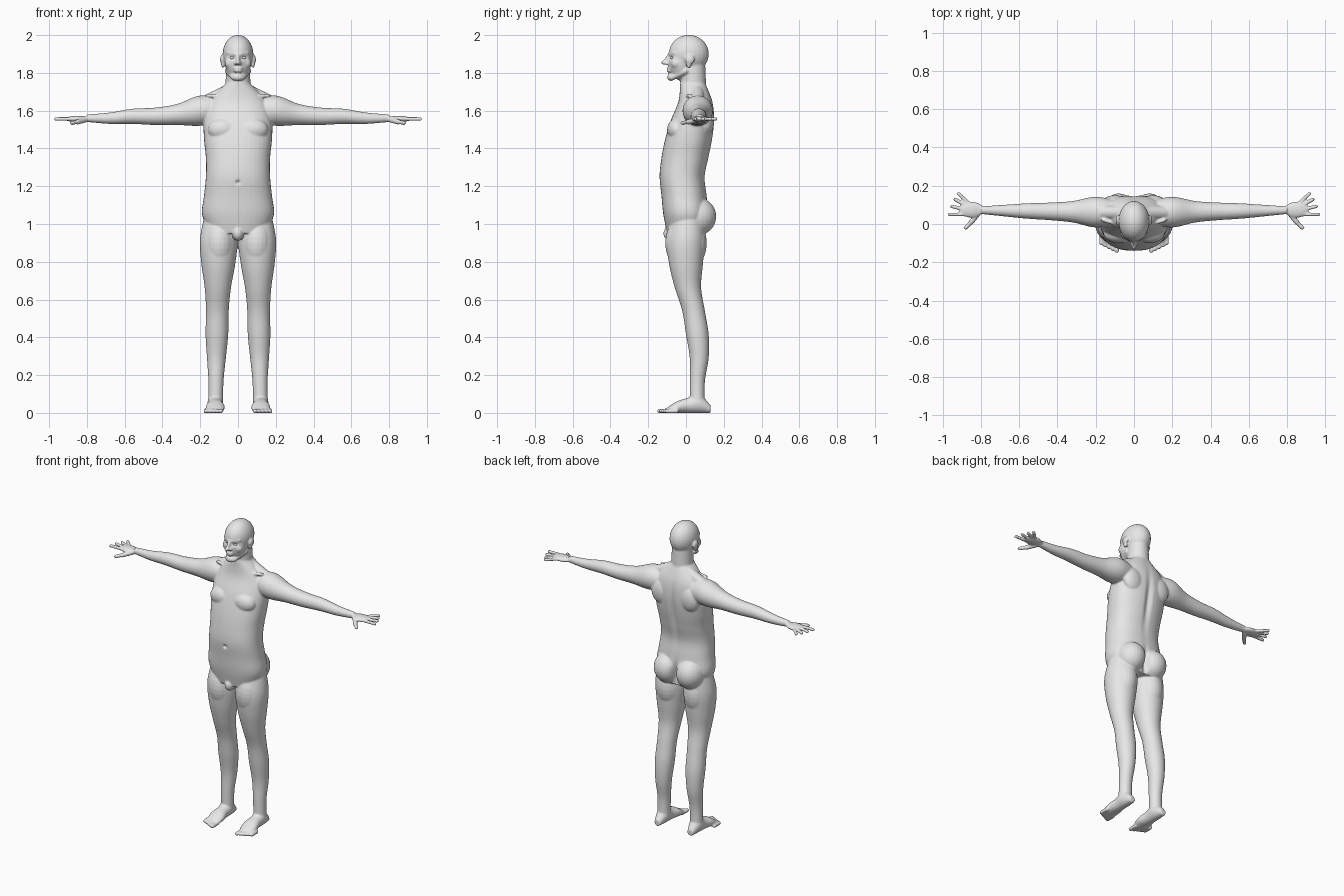
import bpy, bmesh, math
from mathutils import Vector, Matrix

cube = bpy.data.objects.get("Cube")
if cube:
    bpy.data.objects.remove(cube, do_unlink=True)

skin = bpy.data.materials.new("plain_grey")
skin.use_nodes = True
skin.diffuse_color = (.8, .8, .8, 1)
skin.node_tree.nodes["Principled BSDF"].inputs["Base Color"].default_value = skin.diffuse_color


def smooth_rows(rows, steps=6):
    """Resample rows of numbers with a smooth curve through them."""
    result = []
    padded = [rows[0], *rows, rows[-1]]
    for before, start, end, after in zip(padded, padded[1:], padded[2:], padded[3:]):
        for step in range(steps):
            t = step / steps
            row = []
            for a, b, c, d in zip(before, start, end, after):
                bend = (c - a) * t + (2 * a - 5 * b + 4 * c - d) * t ** 2
                row.append(b + (bend + (3 * b - a - 3 * c + d) * t ** 3) / 2)
            result.append(row)
    return result + [rows[-1]]


def loft(bm, place, rows, power=2, sides=40):
    """Skin over oval sections; each row is position, two centre values, two radii."""
    rings = []
    for along, centre_u, centre_v, radius_u, radius_v in smooth_rows(rows):
        ring = []
        for side in range(sides):
            angle = math.tau * side / sides
            cosine, sine = math.cos(angle), math.sin(angle)
            u = centre_u + radius_u * math.copysign(abs(cosine) ** (2 / power), cosine)
            v = centre_v + radius_v * math.copysign(abs(sine) ** (2 / power), sine)
            ring.append(bm.verts.new(place(along, u, v)))
        rings.append(ring)
    for low, high in zip(rings, rings[1:]):
        for side in range(sides):
            bm.faces.new((low[side - 1], low[side], high[side], high[side - 1]))
    bm.faces.new(rings[0])
    bm.faces.new(rings[-1])


def along_x(along, u, v):
    return (along, u, v)


def along_y(along, u, v):
    return (u, along, v)


def along_z(along, u, v):
    return (u, v, along)


def blob(bm, centre, radii):
    matrix = Matrix.Translation(centre) @ Matrix.Diagonal((*radii, 1))
    bmesh.ops.create_uvsphere(bm, u_segments=24, v_segments=16, radius=1, matrix=matrix)


def limb(bm, start, end, radius):
    """Rod with round ends."""
    start, end = Vector(start), Vector(end)
    way = end - start
    turn = way.to_track_quat("Z", "Y").to_matrix().to_4x4()
    matrix = Matrix.Translation((start + end) / 2) @ turn
    bmesh.ops.create_cone(bm, cap_ends=True, segments=16, radius1=radius, radius2=radius,
                          depth=way.length, matrix=matrix)
    for tip in (start, end):
        blob(bm, tip, (radius, radius, radius))


def build_leg(bm):
    """Round sections at even heights, leaning slightly outwards to the ankle."""
    depths = (.01, 0, 0, .01, .04, .06, .07, .06, .06)
    radii = (.08, .1, .09, .07, .06, .06, .05, .04, .04)
    rows = []
    for i, (depth, radius) in enumerate(zip(depths, radii)):
        height = 1.04 - i / 8
        rows.append((height, .12 - height / 50, depth, radius, radius))
    loft(bm, along_z, rows)
    blob(bm, (.1, 0, .9), (.09, .11, .15))


def build_foot(bm):
    """Flat-soled wedge from heel to ball, then five toes."""
    rows = []
    for i, (width, height) in enumerate([(.02, .02), (.04, .05), (.04, .04), (.05, .03), (.04, .01)]):
        rows.append((.13 - .06 * i, .12, height, width, height))
    loft(bm, along_y, rows)
    for i in range(5):
        x, tip = .09 + .02 * i, .01 * i - .14
        limb(bm, (x, tip + .05, .01), (x, tip, .01), .012)


def build_arm(bm):
    """Round sections at even steps from the shoulder to the wrist."""
    heights = (1.6, 1.6, 1.58, 1.57, 1.57, 1.56, 1.56)
    radii = (.06, .08, .056, .046, .04, .03, .02)
    rows = []
    for i, (height, radius) in enumerate(zip(heights, radii)):
        rows.append((.08 + .12 * i, .06 + .002 * i, height, radius, radius))
    loft(bm, along_x, rows)


def build_hand(bm):
    """Flat palm, four fanned fingers and a thumb."""
    palm = Vector((.85, .075, 1.556))
    blob(bm, palm, (.065, .042, .017))
    for i in range(4):
        knuckle = palm + Vector((.015, .02 * i - .025, 0))
        fan = Vector((math.cos(i / 4), math.sin(i / 4), 0))
        limb(bm, knuckle, knuckle + fan * (.1 - .01 * i), .01)
    thumb_joint = (.85, .01, 1.54)
    limb(bm, (.81, .06, 1.55), thumb_joint, .014)
    limb(bm, thumb_joint, (.88, -.02, 1.535), .011)


def build_side_muscles(bm):
    """Buttock, chest, shoulder blade, neck slope and collar bone."""
    blob(bm, (.08, .06, 1.04), (.09, .1, .1))
    blob(bm, (.08, -.05, 1.5), (.08, .05, .06))
    blob(bm, (.1, .11, 1.55), (.07, .04, .08))
    limb(bm, (.02, .06, 1.72), (.16, .06, 1.65), .036)
    limb(bm, (.02, -.02, 1.67), (.16, .02, 1.68), .01)


def build_side_face(bm):
    """Brow, cheek, nostril, jaw and ear."""
    limb(bm, (.015, -.083, 1.9), (.05, -.06, 1.905), .01)
    blob(bm, (.04, -.05, 1.85), (.03, .03, .03))
    blob(bm, (.012, -.1, 1.85), (.01, .01, .01))
    limb(bm, (.055, 0, 1.81), (.02, -.075, 1.775), .016)
    blob(bm, (.085, .02, 1.87), (.01, .025, .025))
    blob(bm, (.08, .015, 1.85), (.01, .015, .025))


def mirror_all(bm):
    """Copy the left side across to the right."""
    copy = bmesh.ops.duplicate(bm, geom=bm.verts[:] + bm.edges[:] + bm.faces[:])["geom"]
    verts = [item for item in copy if isinstance(item, bmesh.types.BMVert)]
    bmesh.ops.scale(bm, vec=(-1, 1, 1), verts=verts)


def build_torso(bm):
    """Half width, front and back at even heights from hips to neck."""
    rows = []
    outline = [(.15, -.1, .1), (.19, -.12, .12), (.18, -.13, .11), (.17, -.14, .1), (.17, -.13, .12),
               (.18, -.11, .14), (.18, -.08, .15), (.15, -.04, .14), (.06, -.03, .1)]
    for i, (width, front, back) in enumerate(outline):
        rows.append((.95 + i / 10, 0, (front + back) / 2, width, (back - front) / 2))
    loft(bm, along_z, rows, power=2.3)
    blob(bm, (0, -.08, .95), (.03, .04, .04))


def build_head(bm):
    """Neck, skull, face, nose, lips and chin."""
    loft(bm, along_z, [(1.66, 0, .04, .07, .07), (1.88, 0, .035, .06, .065)])
    blob(bm, (0, .015, 1.9), (.081, .106, .101))
    blob(bm, (0, -.025, 1.86), (.07, .07, .1))
    limb(bm, (0, -.085, 1.9), (0, -.11, 1.86), .01)
    blob(bm, (0, -.115, 1.855), (.013, .018, .012))
    for height in (1.825, 1.81):
        blob(bm, (0, -.087, height), (.024, .016, .007))
    blob(bm, (0, -.08, 1.777), (.03, .02, .02))


def add_object(name, bm):
    mesh = bpy.data.meshes.new(name)
    bm.to_mesh(mesh)
    bm.free()
    made = bpy.data.objects.new(name, mesh)
    bpy.context.scene.collection.objects.link(made)
    return made


# Body parts
parts = bmesh.new()
for build in (build_leg, build_foot, build_arm, build_hand, build_side_muscles, build_side_face,
              mirror_all, build_torso, build_head):
    build(parts)
bmesh.ops.recalc_face_normals(parts, faces=parts.faces[:])
body = add_object("body", parts)

# Fuse the parts into one skin
fuse = body.modifiers.new("fuse", "REMESH")
fuse.mode = "VOXEL"
fuse.voxel_size = .005
soften = body.modifiers.new("soften", "SMOOTH")
soften.iterations = 6
graph = bpy.context.evaluated_depsgraph_get()
body.data = bpy.data.meshes.new_from_object(body.evaluated_get(graph))
body.modifiers.clear()

# Soft dents as centre, reach and push: spine, cleft, navel, eye sockets
eye_spots = {"left_eye": Vector((.03, -.07, 1.88)), "right_eye": Vector((-.03, -.07, 1.88))}
dents = [(Vector((0, .15, 1.42)), (.02, .07, .17), -.014),
         (Vector((0, .15, 1.02)), (.016, .07, .07), -.035),
         (Vector((0, -.14, 1.22)), (.01, .04, .01), .014)]
for spot in eye_spots.values():
    dents.append((spot, (.017, .03, .01), .014))
for vert in body.data.vertices:
    shift = 0
    for centre, reach, push in dents:
        distance = sum((gap / size) ** 2 for gap, size in zip(vert.co - centre, reach))
        if distance < 6:
            shift += push * math.exp(-distance)
    vert.co.y += shift
    vert.co.z = max(vert.co.z, 0)

# Eyes
pieces = [body]
for name, spot in eye_spots.items():
    ball = bmesh.new()
    blob(ball, spot, (.013, .012, .009))
    pieces.append(add_object(name, ball))

for piece in pieces:
    piece.data.materials.clear()
    piece.data.materials.append(skin)
    piece.data.shade_smooth()
